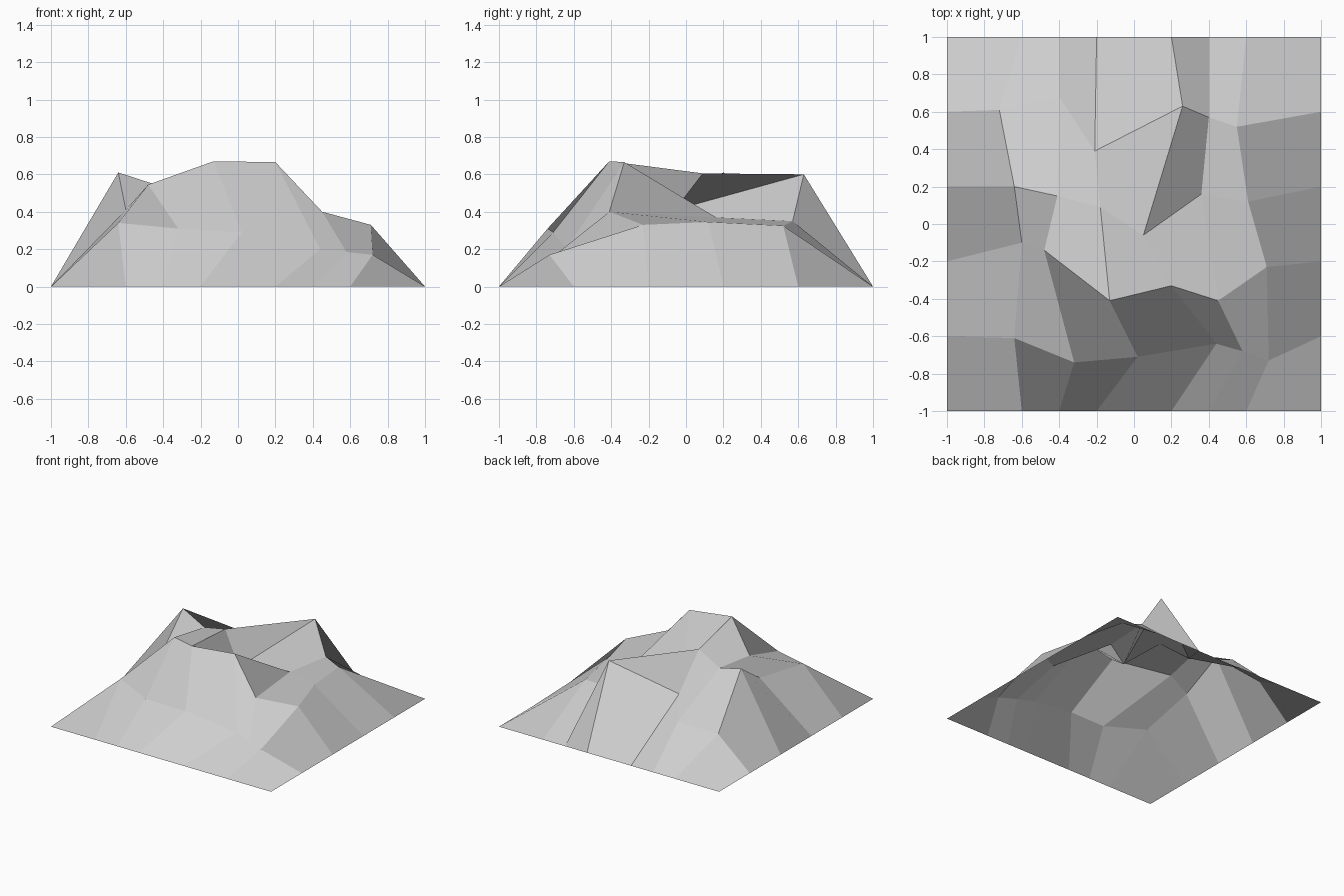
import bpy
import bmesh

# Remove the default cube
default_cube = bpy.data.objects.get("Cube")
if default_cube:
    bpy.data.objects.remove(default_cube, do_unlink=True)


def make_material(name, colour):
    material = bpy.data.materials.new(name)
    material.use_nodes = True
    material.diffuse_color = colour
    material.node_tree.nodes["Principled BSDF"].inputs["Base Color"].default_value = colour
    return material


# Ground outline: column and row positions of the flat border
columns = (-1, -.6, -.4, -.2, .2, .4, .6, 1)
rows = (-1, -.6, -.2, .2, .6, 1)

# Raised profiles crossing the hill, from front to back
front_foothill = [(-.64, -.61, .34), (-.32, -.74, .31), (.02, -.71, .29),
                  (.44, -.64, .2), (.58, -.68, .185), (.72, -.73, .17)]
front_summit = [(-.6, -.1, .41), (-.48, -.14, .545), (-.13, -.41, .67),
                (.2, -.33, .665), (.45, -.41, .4), (.71, -.23, .33)]
middle_ridge = [(-.64, .2, .61), (-.41, .15, .535), (-.18, .09, .605),
                (.05, -.06, .41), (.36, .16, .37), (.61, .12, .345)]
back_peak = [(-.72, .61, .25), (-.4, .68, .29), (-.21, .39, .36),
             (.26, .63, .6), (.4, .57, .35), (.55, .52, .325)]
profiles = [front_foothill, front_summit, middle_ridge, back_peak]


def border_row(y):
    return [(x, y, 0) for x in columns]


def hill_row(y, profile):
    return [(columns[0], y, 0), *profile, (columns[-1], y, 0)]


def build_hill(name, material):
    """Bridge neighbouring profiles with flat, open-bottomed quads."""
    lines = [border_row(rows[0])]
    lines += [hill_row(y, profile) for y, profile in zip(rows[1:-1], profiles)]
    lines.append(border_row(rows[-1]))

    bm = bmesh.new()
    grid = [[bm.verts.new(point) for point in line] for line in lines]
    for near, far in zip(grid, grid[1:]):
        for i in range(len(columns) - 1):
            face = bm.faces.new((near[i], near[i + 1], far[i + 1], far[i]))
            face.smooth = False

    mesh = bpy.data.meshes.new(name)
    bm.to_mesh(mesh)
    bm.free()
    mesh.materials.append(material)
    hill = bpy.data.objects.new(name, mesh)
    bpy.context.collection.objects.link(hill)
    return hill


# Faceted rocky hill
stone = make_material("stone_grey", (.62, .62, .62, 1))
build_hill("rocky_hill", stone)
